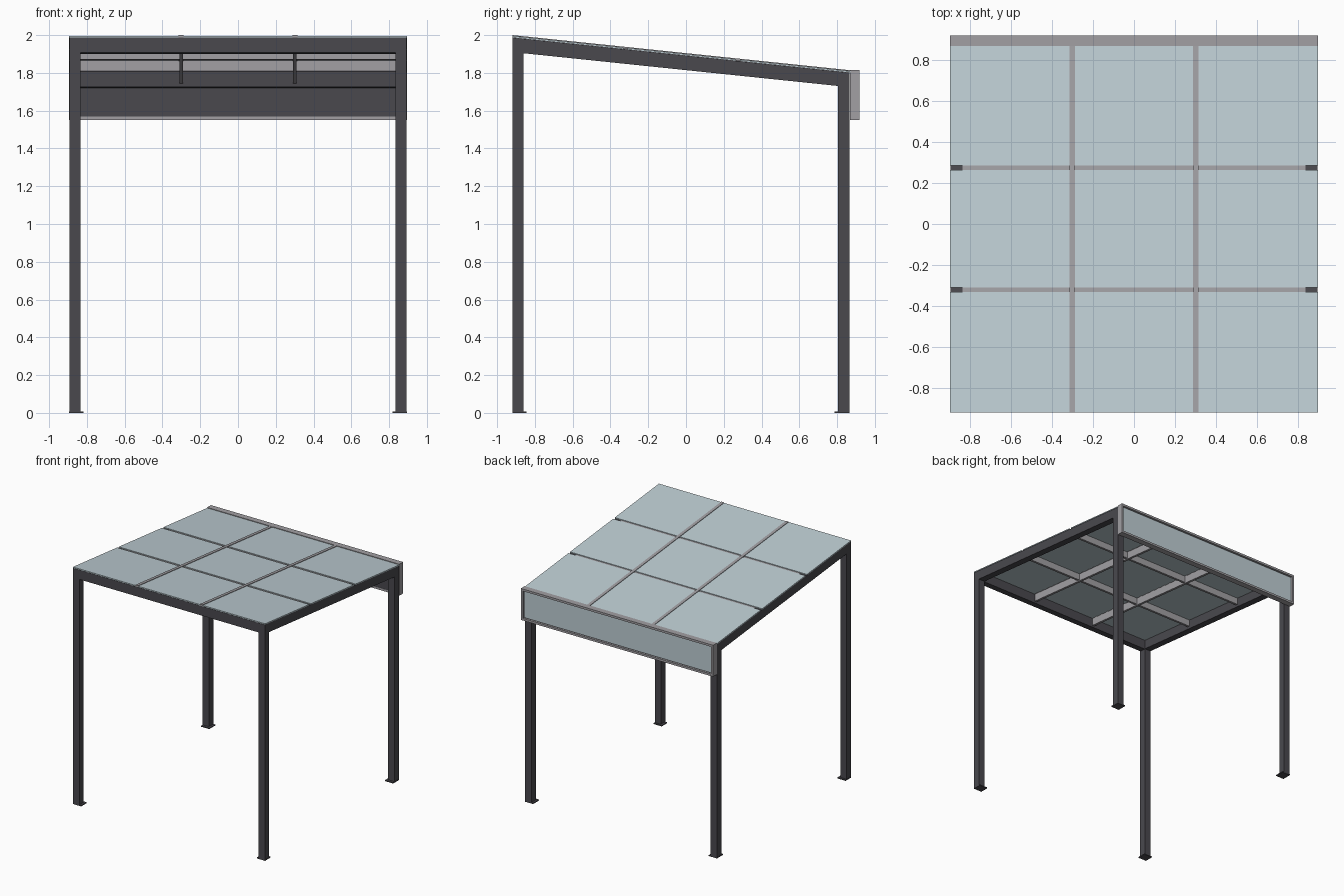
import bpy

if "Cube" in bpy.data.objects:
    bpy.data.objects.remove(bpy.data.objects["Cube"])

SLOPE = -0.104      # roof fall towards the back
Z_FRONT = 1.987     # top of the frame at the front edge
Y0 = -0.918


def material(name, rgb):
    m = bpy.data.materials.new(name)
    m.diffuse_color = (*rgb, 1)
    m.use_nodes = True
    m.node_tree.nodes["Principled BSDF"].inputs["Base Color"].default_value = m.diffuse_color
    return m


DARK = material("dark frame", (0.068, 0.066, 0.076))
GREY = material("light grey bars", (0.36, 0.35, 0.37))
GLASS = material("pale blue glass", (0.52, 0.62, 0.66))


def roof(y):
    return Z_FRONT + SLOPE * (y - Y0)


def block(name, x, y, low, high, mat):
    """Box whose low and high are functions of y, so it can follow the roof."""
    verts = [(px, py, f(py)) for f in (low, high) for px, py in
             ((x[0], y[0]), (x[1], y[0]), (x[1], y[1]), (x[0], y[1]))]
    faces = [(3, 2, 1, 0), (4, 5, 6, 7), (0, 1, 5, 4),
             (1, 2, 6, 5), (2, 3, 7, 6), (3, 0, 4, 7)]
    me = bpy.data.meshes.new(name)
    me.from_pydata(verts, [], faces)
    me.materials.append(mat)
    ob = bpy.data.objects.new(name, me)
    bpy.context.collection.objects.link(ob)
    return ob


def box(name, x, y, z, mat):
    return block(name, x, y, lambda _: z[0], lambda _: z[1], mat)


def sloped(name, x, y, d, mat):
    """Bar following the roof, d = offsets from the frame top."""
    return block(name, x, y, lambda v: roof(v) + d[0], lambda v: roof(v) + d[1], mat)


def sides(x0, x1):
    return (("left", (-x1, -x0)), ("right", (x0, x1)))


# Posts, foot plates and side beams
FRONT, BACK = (Y0, -0.86), (0.806, 0.866)
for side, x in sides(0.835, 0.893):
    for end, y in (("front", FRONT), ("back", BACK)):
        block(f"{end}_{side}_post", x, y, lambda _: 0.0, roof, DARK)
    sloped(f"{side}_beam", x, (FRONT[1], BACK[0]), (-0.077, 0), DARK)
for side, x in sides(0.818, 0.895):
    for end, y in (("front", (Y0, -0.845)), ("back", (0.786, 0.866))):
        box(f"{end}_{side}_foot_plate", x, y, (0, 0.008), DARK)

# Front and back beams
sloped("front_beam", (-0.835, 0.835), FRONT, (-0.08, 0), DARK)
sloped("back_beam", (-0.835, 0.835), BACK, (-0.082, 0), DARK)

# Rafters with cover strips standing just above the glass
for side, x in sides(0.29, 0.31):
    sloped(f"{side}_rafter", x, (FRONT[1], BACK[0]), (-0.063, 0), GREY)
for side, x in sides(0.288, 0.314):
    sloped(f"{side}_cover_strip", x, (Y0, 0.868), (0, 0.013), GREY)

# Cross bars between the rafters
BARS = ((-0.331, -0.309), (0.264, 0.286))
for i, y in enumerate(BARS):
    for j, x in enumerate(((-0.835, -0.31), (-0.29, 0.29), (0.31, 0.835))):
        sloped(f"cross_bar_{i}_{j}", x, y, (-0.055, 0.004), GREY)

# Nine glass roof panels
for i, x in enumerate(((-0.895, -0.314), (-0.288, 0.288), (0.314, 0.895))):
    for j, y in enumerate(((Y0, BARS[0][0]), (BARS[0][1], BARS[1][0]), (BARS[1][1], 0.87))):
        sloped(f"roof_glass_{i}_{j}", x, y, (0.001, 0.009), GLASS)

# Framed fascia at the back
FY, FZ, T = (0.868, 0.918), (1.55, 1.815), 0.018
box("fascia_bottom_rail", (-0.895, 0.895), FY, (FZ[0], FZ[0] + T), GREY)
box("fascia_top_rail", (-0.895, 0.895), FY, (FZ[1] - T, FZ[1]), GREY)
for side, x in sides(0.895 - T, 0.895):
    box(f"fascia_{side}_end", x, FY, (FZ[0] + T, FZ[1] - T), GREY)
box("fascia_backing", (-0.877, 0.877), (0.87, 0.9), (FZ[0] + T, FZ[1] - T), DARK)
box("fascia_glass", (-0.87, 0.87), (0.9, 0.907), (FZ[0] + T + 0.006, FZ[1] - T - 0.006), GLASS)
